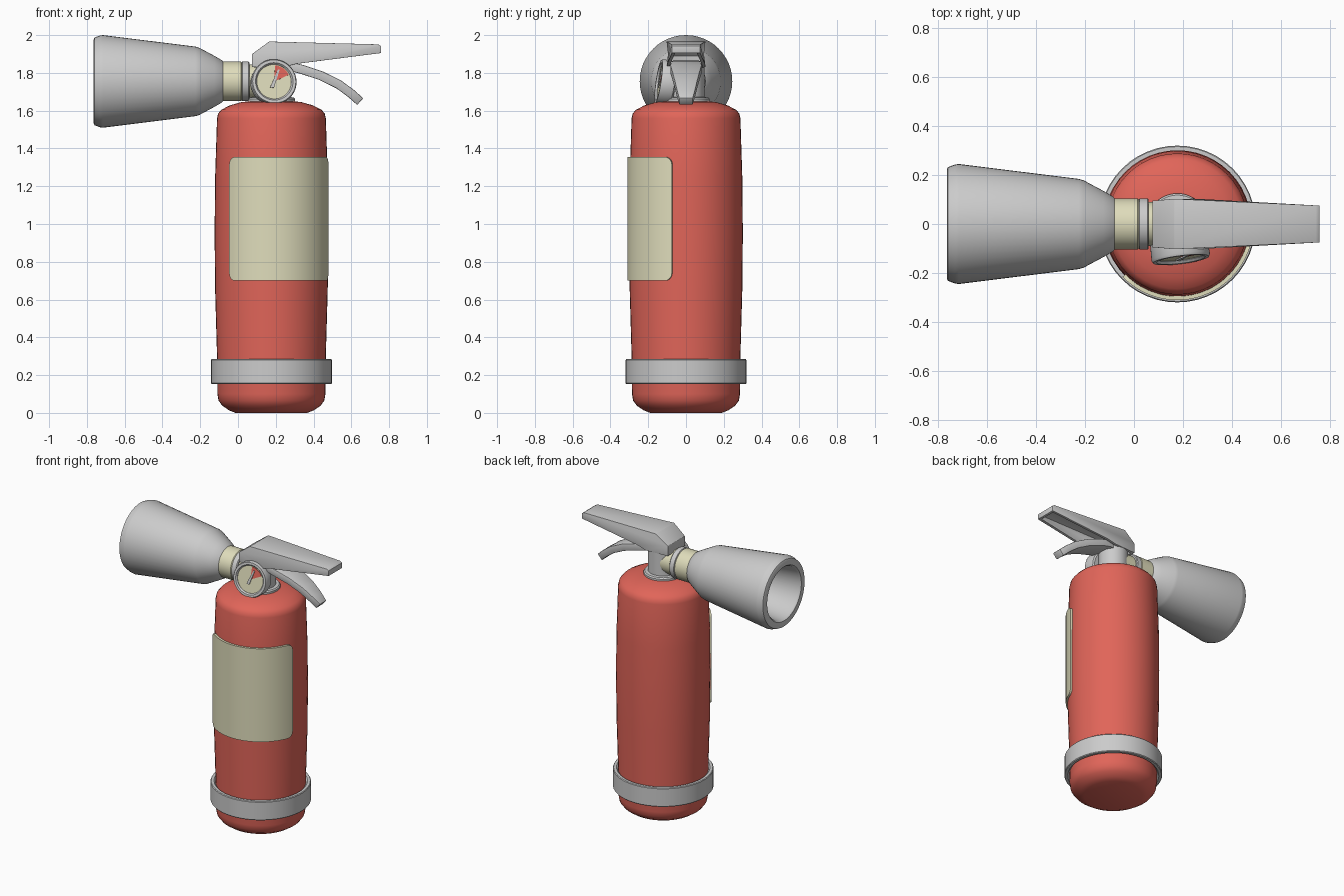
import bpy, bmesh, math
from mathutils import Matrix, Vector

if "Cube" in bpy.data.objects:
    bpy.data.objects.remove(bpy.data.objects["Cube"])

CX = 0.177          # tank axis
NZ = 1.755          # nozzle axis height


def material(name, rgb):
    m = bpy.data.materials.new(name)
    m.diffuse_color = (*rgb, 1)
    m.use_nodes = True
    m.node_tree.nodes["Principled BSDF"].inputs["Base Color"].default_value = m.diffuse_color
    return m


RED = material("red", (0.75, 0.13, 0.10))
CREAM = material("cream", (0.74, 0.72, 0.50))


def finish(name, bm, mat=None, solid=0, offset=-1, bevel=0, angle=35):
    bmesh.ops.recalc_face_normals(bm, faces=bm.faces)
    me = bpy.data.meshes.new(name)
    bm.to_mesh(me)
    bm.free()
    ob = bpy.data.objects.new(name, me)
    bpy.context.collection.objects.link(ob)
    if mat:
        me.materials.append(mat)
    bpy.ops.object.select_all(action='DESELECT')
    ob.select_set(True)
    bpy.context.view_layer.objects.active = ob
    if solid:
        s = ob.modifiers.new("solid", 'SOLIDIFY')
        s.thickness, s.offset, s.use_even_offset = solid, offset, True
        bpy.ops.object.modifier_apply(modifier="solid")
    if bevel:
        b = ob.modifiers.new("bevel", 'BEVEL')
        b.width, b.segments, b.limit_method = bevel, 2, 'ANGLE'
        bpy.ops.object.modifier_apply(modifier="bevel")
    bpy.ops.object.shade_smooth_by_angle(angle=math.radians(angle))
    return ob


def lathe(name, profile, matrix, mat=None, closed=False, n=48, angle=35):
    """Revolve (radius, height) points about the matrix's z axis."""
    bm = bmesh.new()
    rings = [[bm.verts.new(matrix @ Vector((r * math.cos(a), r * math.sin(a), h)))
              for a in (2 * math.pi * i / n for i in range(n))] for r, h in profile]
    pairs = list(zip(rings, rings[1:]))
    if closed:
        pairs.append((rings[-1], rings[0]))
    else:
        bm.faces.new(rings[0])
        bm.faces.new(rings[-1])
    for p, q in pairs:
        for i in range(n):
            j = (i + 1) % n
            bm.faces.new((p[i], p[j], q[j], q[i]))
    return finish(name, bm, mat, angle=angle)


def flat_shape(name, pts, matrix, mat=None, solid=0.004):
    bm = bmesh.new()
    bm.faces.new([bm.verts.new(matrix @ Vector(p)) for p in pts])
    return finish(name, bm, mat, solid, 0)


tank_axis = Matrix.Translation((CX, 0, 0))

# Tank: slightly barrelled cylinder with rounded ends
lathe("tank", [(0.19, 0), (0.225, 0.014), (0.26, 0.038), (0.28, 0.065), (0.286, 0.1),
               (0.288, 0.3), (0.298, 0.65), (0.301, 0.95), (0.298, 1.25), (0.288, 1.56),
               (0.282, 1.585), (0.265, 1.605), (0.22, 1.628), (0.16, 1.645), (0.10, 1.652)],
      tank_axis, RED)

# Foot band
lathe("foot_band", [(0.298, 0.152), (0.316, 0.152), (0.32, 0.157), (0.32, 0.28),
                    (0.316, 0.285), (0.298, 0.285), (0.284, 0.27), (0.284, 0.167)],
      tank_axis, closed=True)

# Wrapped label with rounded corners
bm = bmesh.new()
W, Z0, Z1, RC, R = math.radians(122), 0.70, 1.355, 0.04, 0.311
arc = W * R
dists = [RC * (1 - math.cos(math.pi / 2 * i / 5)) for i in range(6)]
dists += [RC + (arc - 2 * RC) * i / 24 for i in range(1, 24)]
dists += [arc - d for d in reversed(dists[:6])]
prev = None
for d in dists:
    e = max(RC - min(d, arc - d), 0)
    inset = RC - math.sqrt(max(RC * RC - e * e, 0))
    a = math.radians(-46) + d / R
    col = [bm.verts.new((CX + R * math.sin(a), -R * math.cos(a), z))
           for z in (Z0 + inset, Z1 - inset)]
    if prev:
        bm.faces.new((prev[0], col[0], col[1], prev[1]))
    prev = col
label = finish("label", bm, CREAM, 0.016, -1)

# Valve neck with flange
lathe("valve_neck", [(0.125, 1.635), (0.125, 1.662), (0.118, 1.67), (0.097, 1.672),
                     (0.097, 1.84), (0.085, 1.855)], tank_axis)

# Nozzle horn, collars and outlet pipe along -x
nozzle_axis = Matrix.Translation((0, 0, NZ)) @ Matrix.Rotation(-math.pi / 2, 4, 'Y')
lathe("horn", [(0.10, 0.075), (0.112, 0.085), (0.135, 0.125), (0.178, 0.205), (0.184, 0.225),
               (0.245, 0.715), (0.243, 0.73), (0.232, 0.76), (0.222, 0.764), (0.19, 0.764),
               (0.18, 0.752), (0.13, 0.28)], nozzle_axis)
lathe("cream_collar", [(0.10, 0.085), (0.105, 0.08), (0.105, -0.015), (0.10, -0.02)],
      nozzle_axis, CREAM)
lathe("grey_collar", [(0.095, -0.018), (0.105, -0.023), (0.105, -0.055), (0.10, -0.06)],
      nozzle_axis)
lathe("outlet_pipe", [(0.09, -0.05), (0.09, -0.15)], nozzle_axis, CREAM)

# Carry handle: tapered channel open underneath
bm = bmesh.new()
outline = [(0.075, 1.83, 0.095), (0.075, 1.90, 0.095), (0.165, 1.966, 0.103),
           (0.742, 1.951, 0.076), (0.757, 1.942, 0.075), (0.757, 1.905, 0.075),
           (0.31, 1.848, 0.10), (0.24, 1.83, 0.104)]
sides = [[bm.verts.new((x, s * w, z)) for x, z, w in outline] for s in (-1, 1)]
for s in sides:
    bm.faces.new(s)
for i in range(5):
    bm.faces.new((sides[0][i], sides[0][i + 1], sides[1][i + 1], sides[1][i]))
finish("carry_handle", bm, None, 0.018, -1, 0.004, 30)

# Squeeze lever: curved tapering strip
bm = bmesh.new()
prev = None
for x, z, w in [(0.19, 1.842, 0.07), (0.27, 1.836, 0.08), (0.34, 1.818, 0.083),
                (0.44, 1.785, 0.073), (0.535, 1.738, 0.06), (0.60, 1.69, 0.048),
                (0.647, 1.648, 0.036)]:
    row = [bm.verts.new((x, -w, z)), bm.verts.new((x, w, z))]
    if prev:
        bm.faces.new((prev[0], row[0], row[1], prev[1]))
    prev = row
finish("squeeze_lever", bm, None, 0.048, 0, 0.005)

# Pressure gauge, tilted up and to the right
n = Vector((0.125, -1, 0.15)).normalized()
u = Vector((0, 0, 1)).cross(n).normalized()
v = n.cross(u)
gauge = Matrix((u, v, n)).transposed().to_4x4()
gauge.translation = (0.192, -0.146, NZ)
lathe("gauge_case", [(0.06, -0.13), (0.06, -0.085), (0.11, -0.08), (0.118, -0.072),
                     (0.12, -0.01), (0.115, 0), (0.10, 0), (0.092, -0.01), (0.092, -0.02)],
      gauge)
lathe("gauge_dial", [(0.0925, -0.025), (0.0925, -0.012)], gauge, CREAM)
wedge = [(0, 0, -0.010)] + [(0.087 * math.cos(math.radians(a)), 0.087 * math.sin(math.radians(a)), -0.010)
                            for a in range(25, 86, 6)]
flat_shape("gauge_red_zone", wedge, gauge, RED)
flat_shape("gauge_needle", [(-0.022, -0.03, -0.005), (-0.002, -0.034, -0.005),
                            (0.03, 0.062, -0.005), (0.022, 0.065, -0.005)], gauge, None, 0.006)
